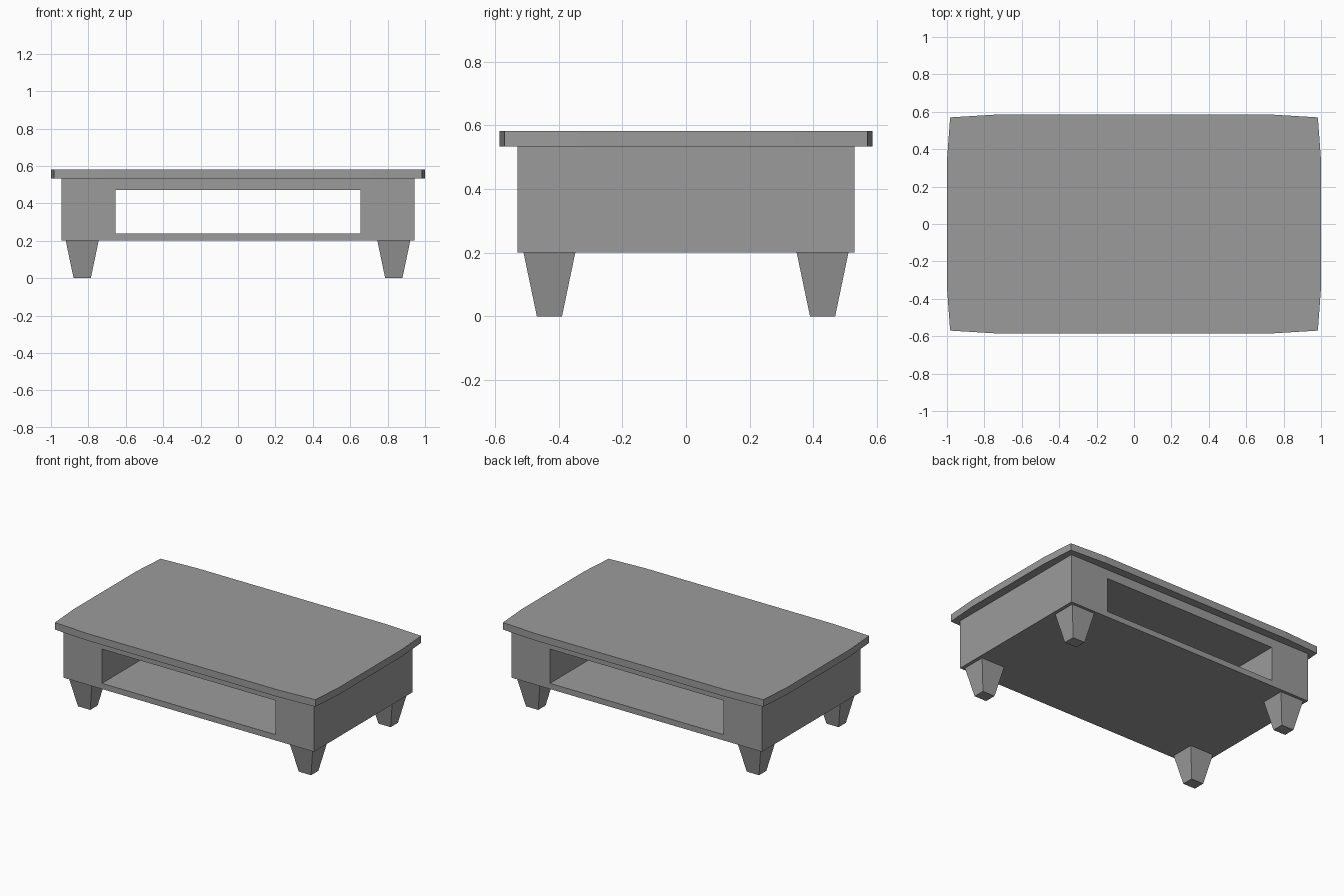
import bpy, bmesh

if "Cube" in bpy.data.objects:
    bpy.data.objects.remove(bpy.data.objects["Cube"])

# Mid-grey finish shared by all parts
grey = bpy.data.materials.new("mid_grey")
grey.diffuse_color = (0.33, 0.33, 0.33, 1)
grey.use_nodes = True
grey.node_tree.nodes["Principled BSDF"].inputs["Base Color"].default_value = grey.diffuse_color


def finish(name, bm):
    bmesh.ops.recalc_face_normals(bm, faces=bm.faces[:])
    mesh = bpy.data.meshes.new(name)
    bm.to_mesh(mesh)
    bm.free()
    mesh.materials.append(grey)
    ob = bpy.data.objects.new(name, mesh)
    bpy.context.collection.objects.link(ob)
    return ob


def extrude(bm, offset):
    geom = bmesh.ops.extrude_face_region(bm, geom=bm.faces[:])["geom"]
    moved = [g for g in geom if isinstance(g, bmesh.types.BMVert)]
    bmesh.ops.translate(bm, verts=moved, vec=offset)


def rect(x, z0, z1):
    return [(-x, z0), (x, z0), (x, z1), (-x, z1)]


# Table top: gently bowed outline with four corner points
quarter = [(1.0, 0.34), (0.983, 0.57), (0.72, 0.586)]
outline = (quarter + [(-x, y) for x, y in reversed(quarter)]
           + [(-x, -y) for x, y in quarter]
           + [(x, -y) for x, y in reversed(quarter)])
bm = bmesh.new()
bm.faces.new([bm.verts.new((x, y, 0.534)) for x, y in outline])
extrude(bm, (0, 0, 0.048))
finish("table_top", bm)

# Body: rectangular frame with an open shelf running front to back
bm = bmesh.new()
outer = [bm.verts.new((x, -0.53, z)) for x, z in rect(0.944, 0.201, 0.534)]
inner = [bm.verts.new((x, -0.53, z)) for x, z in rect(0.655, 0.24, 0.473)]
for i in range(4):
    j = (i + 1) % 4
    bm.faces.new([outer[i], outer[j], inner[j], inner[i]])
extrude(bm, (0, 1.06, 0))
finish("shelf_body", bm)

# Four tapered square legs
for side, sx in (("left", -1), ("right", 1)):
    for end, sy in (("front", -1), ("back", 1)):
        bm = bmesh.new()
        bmesh.ops.create_cube(bm, size=1)
        for v in bm.verts:
            w, d = (0.176, 0.163) if v.co.z > 0 else (0.092, 0.079)
            v.co = (sx * 0.833 + v.co.x * w, sy * 0.429 + v.co.y * d,
                    0.201 if v.co.z > 0 else 0)
        finish(f"{end}_{side}_leg", bm)
